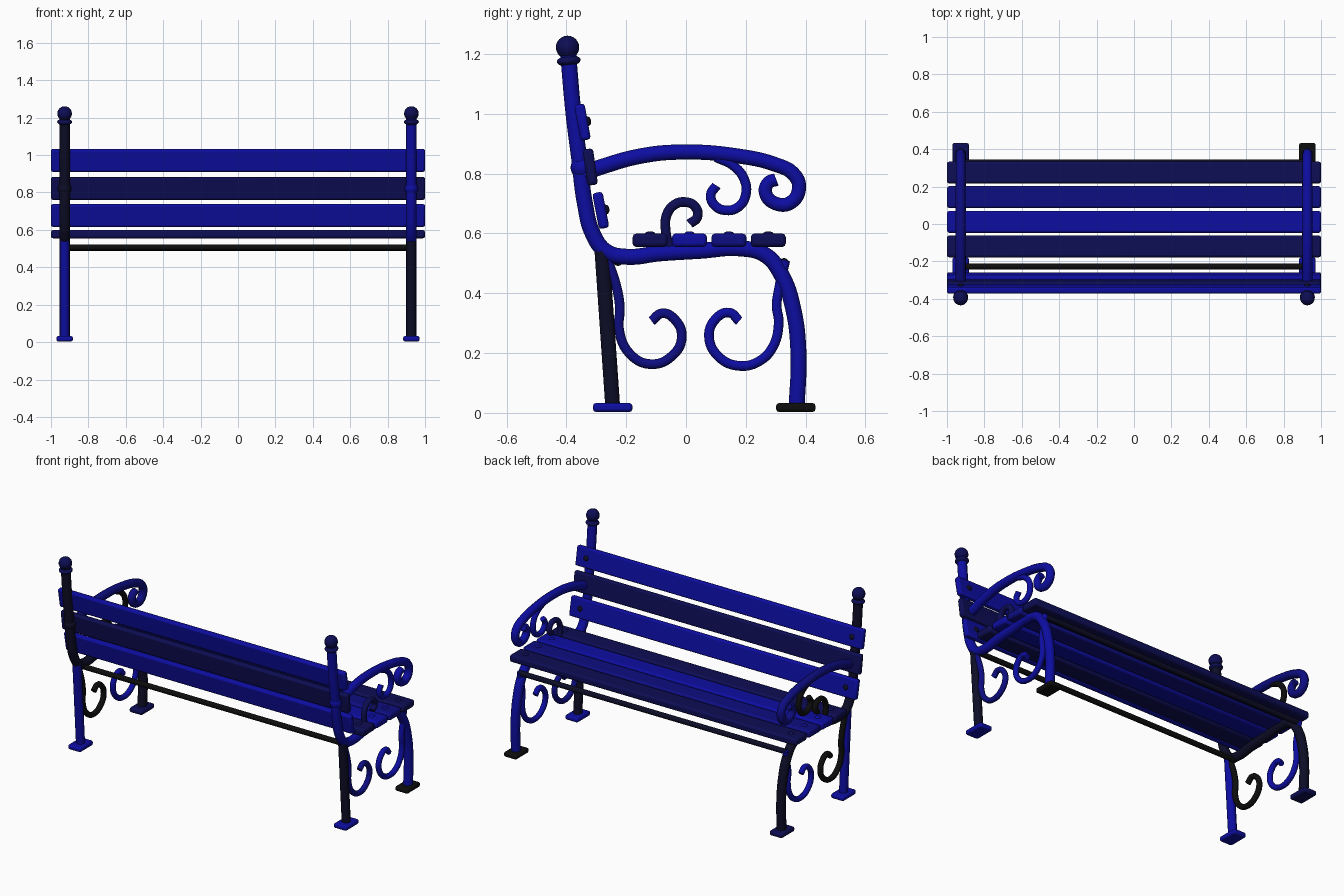
import bpy
import math
from mathutils import Vector

cube = bpy.data.objects.get("Cube")
if cube:
    bpy.data.objects.remove(cube, do_unlink=True)


# Materials: one dark base shade with different amounts of blue
def material(name, blue):
    m = bpy.data.materials.new(name)
    colour = (0.004, 0.004, blue, 1)
    m.use_nodes = True
    m.diffuse_color = colour
    bsdf = m.node_tree.nodes["Principled BSDF"]
    bsdf.inputs["Base Color"].default_value = colour
    bsdf.inputs["Roughness"].default_value = 0.6
    return m


BLUE = material("bright blue", 0.36)
MID = material("mid blue", 0.22)
NAVY = material("navy", 0.09)
MIDNIGHT = material("midnight", 0.02)
BLACK = material("black", 0.004)


def finish(obj, name, mat, angle=40):
    obj.name = name
    obj.data.materials.clear()
    obj.data.materials.append(mat)
    bpy.ops.object.select_all(action="DESELECT")
    obj.select_set(True)
    bpy.context.view_layer.objects.active = obj
    bpy.ops.object.shade_smooth_by_angle(angle=math.radians(angle))
    return obj


# Round bar bent along a side profile of (y, z) points
def tube(name, x, points, radius, mat, tip=1.0):
    curve = bpy.data.curves.new(name, "CURVE")
    curve.dimensions = "3D"
    curve.bevel_depth = radius
    curve.bevel_resolution = 3
    curve.resolution_u = 6
    curve.use_fill_caps = True
    spline = curve.splines.new("BEZIER")
    spline.bezier_points.add(len(points) - 1)
    last = len(points) - 1
    for i, (p, (y, z)) in enumerate(zip(spline.bezier_points, points)):
        p.co = (x, y, z)
        p.handle_left_type = p.handle_right_type = "AUTO"
        p.radius = 1 + (tip - 1) * i / last
    helper = bpy.data.objects.new(name + "_path", curve)
    bpy.context.collection.objects.link(helper)
    graph = bpy.context.evaluated_depsgraph_get()
    mesh = bpy.data.meshes.new_from_object(helper.evaluated_get(graph))
    bpy.data.objects.remove(helper, do_unlink=True)
    obj = bpy.data.objects.new(name, mesh)
    bpy.context.collection.objects.link(obj)
    return finish(obj, name, mat, 50)


def box(name, centre, size, mat, tilt=0, bevel=0.01):
    bpy.ops.mesh.primitive_cube_add(size=1, location=centre, rotation=(tilt, 0, 0))
    obj = bpy.context.object
    obj.scale = size
    bpy.ops.object.transform_apply(location=False, rotation=False, scale=True)
    mod = obj.modifiers.new("rounded edges", "BEVEL")
    mod.width = bevel
    mod.segments = 2
    return finish(obj, name, mat)


def ball(name, centre, radius, mat, scale=(1, 1, 1), tilt=0):
    bpy.ops.mesh.primitive_uv_sphere_add(segments=20, ring_count=12, radius=radius,
                                         location=centre, rotation=(tilt, 0, 0))
    bpy.context.object.scale = scale
    return finish(bpy.context.object, name, mat)


def rail(name, y, z, mat):
    bpy.ops.mesh.primitive_cylinder_add(vertices=12, radius=0.016, depth=1.86,
                                        location=(0, y, z), rotation=(0, math.pi / 2, 0))
    return finish(bpy.context.object, name, mat)


# Side profiles
FRAME = [(-.394, 1.2), (-.376, 1.0), (-.357, .85), (-.338, .7), (-.312, .6),
         (-.268, .54), (-.2, .522), (-.09, .533), (.05, .542), (.18, .55),
         (.265, .528), (.32, .46), (.358, .35), (.376, .2), (.37, .02)]
ARM = [(-.345, .8), (-.29, .82), (-.155, .858), (-.02, .872), (.18, .858),
       (.3, .83), (.358, .8), (.378, .755), (.35, .703), (.3, .7),
       (.266, .735), (.276, .77), (.302, .78)]
ARM_SCROLL = [(.1, .855), (.16, .825), (.195, .78), (.2, .73), (.177, .69),
              (.135, .677), (.095, .695), (.083, .73), (.102, .76)]
SEAT_SCROLL = [(-.055, .55), (-.068, .61), (-.065, .66), (-.04, .695),
               (-.005, .705), (.03, .69), (.038, .655), (.012, .632)]
REAR_SCROLL = [(-.265, .52), (-.232, .42), (-.221, .35), (-.224, .28),
               (-.19, .2), (-.12, .163), (-.047, .19), (-.014, .255),
               (-.04, .315), (-.08, .333), (-.115, .307)]
FRONT_SCROLL = [(.332, .51), (.31, .41), (.303, .36), (.31, .3), (.29, .22),
                (.245, .173), (.18, .157), (.11, .187), (.077, .255),
                (.1, .315), (.145, .335), (.178, .307)]

# End frames; the two ends are painted differently
END = 0.927
ends = (
    ("left", END, dict(frame=BLUE, leg=MIDNIGHT, arm=BLUE, arm_scroll=BLUE,
                       seat_scroll=NAVY, rear_scroll=MID, front_scroll=BLUE,
                       front_foot=BLACK)),
    ("right", -END, dict(frame=MIDNIGHT, leg=BLUE, arm=MID, arm_scroll=BLACK,
                         seat_scroll=BLACK, rear_scroll=BLACK, front_scroll=BLUE,
                         front_foot=NAVY)),
)
for side, x, paint in ends:
    tube(side + "_frame", x, FRAME, 0.028, paint["frame"])
    tube(side + "_rear_leg", x, [(-.282, .555), (-.245, .02)], 0.026, paint["leg"])
    tube(side + "_armrest", x, ARM, 0.028, paint["arm"], tip=0.8)
    tube(side + "_arm_scroll", x, ARM_SCROLL, 0.017, paint["arm_scroll"])
    tube(side + "_seat_scroll", x, SEAT_SCROLL, 0.017, paint["seat_scroll"])
    tube(side + "_rear_leg_scroll", x, REAR_SCROLL, 0.017, paint["rear_scroll"])
    tube(side + "_front_leg_scroll", x, FRONT_SCROLL, 0.017, paint["front_scroll"])
    ball(side + "_arm_joint", (x, -.35, .82), 0.036, paint["frame"])
    # Finial with its collar
    ball(side + "_finial_collar", (x, -.392, 1.177), 0.04, NAVY, (1, 1, .45), .1)
    ball(side + "_finial", (x, -.396, 1.222), 0.039, NAVY)
    # Feet
    box(side + "_rear_foot", (x, -.245, .018), (.088, .132, .03), BLUE)
    box(side + "_front_foot", (x, .367, .018), (.088, .132, .03), paint["front_foot"])

# Seat slats with bolts
for i, mat in enumerate((NAVY, BLUE, MID, NAVY)):
    y = -.12 + i * .1317
    box(f"seat_slat_{i + 1}", (0, y, .577), (2, .117, .045), mat, bevel=0.012)
    for x in (-END, END):
        ball(f"seat_bolt_{i + 1}", (x, y, .598), 0.018, mat, (1, 1, .5))

# Backrest slats with bolts
back = ((-.285, .677, .19, BLUE), (-.32, .822, .14, NAVY), (-.346, .972, .18, BLUE))
for i, (y, z, tilt, mat) in enumerate(back):
    box(f"back_slat_{i + 1}", (0, y, z), (2, .035, .122), mat, tilt)
    normal = Vector((0, math.cos(tilt), math.sin(tilt)))
    for x in (-END, END):
        ball(f"back_bolt_{i + 1}", Vector((x, y, z)) + normal * .018, 0.016,
             MIDNIGHT, (1, .7, 1), tilt)

# Cross rails under the seat
rail("rear_rail", -.228, .507, BLACK)
rail("front_rail", .328, .502, MIDNIGHT)
